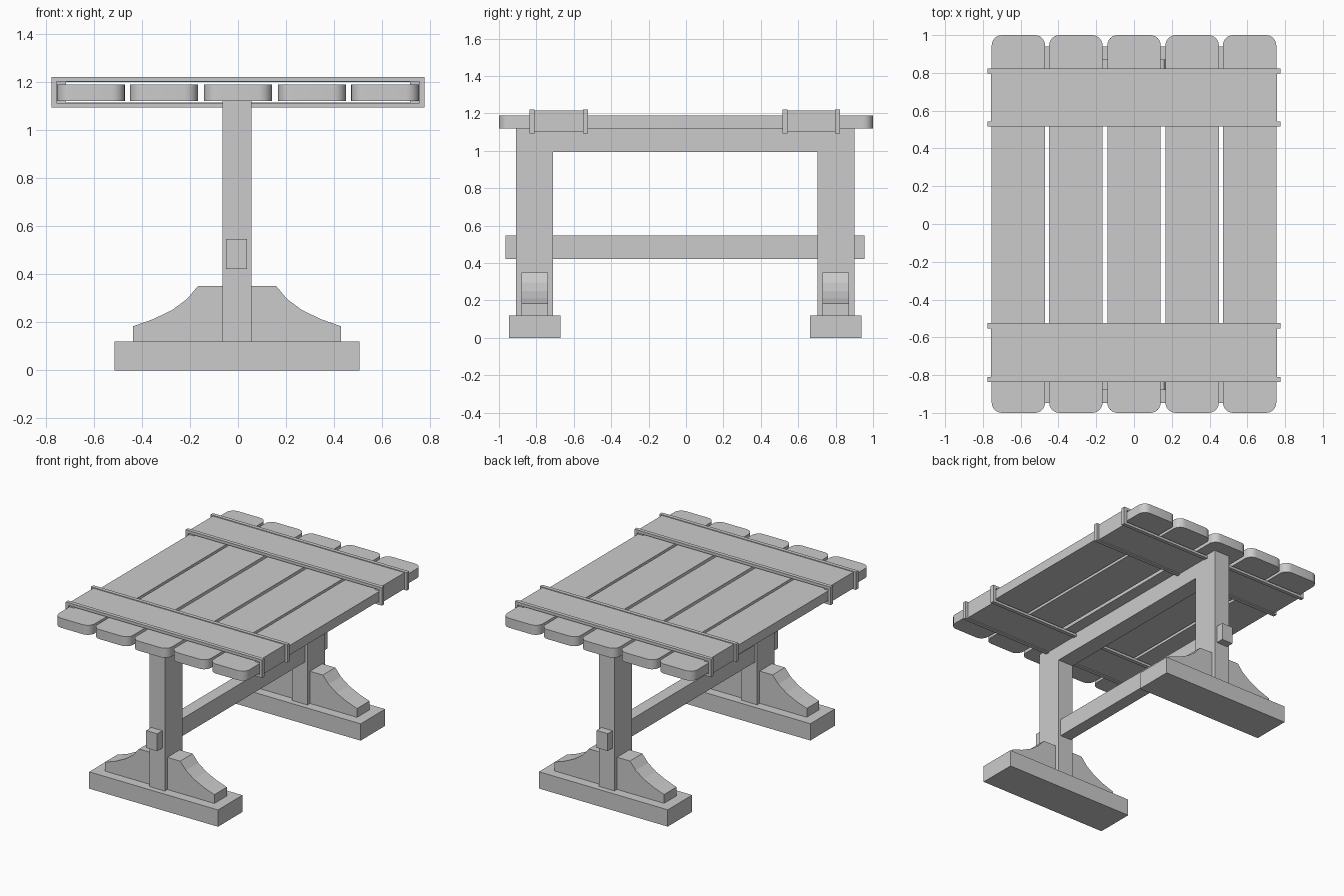
import bpy, bmesh, math

if "Cube" in bpy.data.objects:
    bpy.data.objects.remove(bpy.data.objects["Cube"])

CX = -0.004  # centre line of the base


def make(name, bm):
    bmesh.ops.recalc_face_normals(bm, faces=bm.faces)
    me = bpy.data.meshes.new(name)
    bm.to_mesh(me)
    bm.free()
    ob = bpy.data.objects.new(name, me)
    bpy.context.collection.objects.link(ob)
    return ob


def prism(name, pts, axis, lo, hi):
    """Extrude a closed profile: axis 'x' takes (y,z), 'y' takes (x,z), 'z' takes (x,y)."""
    place = {'x': lambda a, b, d: (d, a, b),
             'y': lambda a, b, d: (a, d, b),
             'z': lambda a, b, d: (a, b, d)}[axis]
    bm = bmesh.new()
    face = bm.faces.new([bm.verts.new(place(a, b, lo)) for a, b in pts])
    ext = bmesh.ops.extrude_face_region(bm, geom=[face])
    moved = [v for v in ext['geom'] if isinstance(v, bmesh.types.BMVert)]
    bmesh.ops.translate(bm, verts=moved, vec=place(0, 0, hi - lo))
    return make(name, bm)


def box(name, x0, x1, y0, y1, z0, z1):
    return prism(name, [(x0, y0), (x1, y0), (x1, y1), (x0, y1)], 'z', z0, z1)


def ring(name, outer, inner, y0, y1):
    """Hollow rectangular sleeve; outer and inner are (half width, z low, z high)."""
    bm = bmesh.new()
    loops = []
    for (w, a, b), y in ((outer, y0), (outer, y1), (inner, y1), (inner, y0)):
        loops.append([bm.verts.new(p) for p in
                      ((-w, y, a), (w, y, a), (w, y, b), (-w, y, b))])
    for k in range(4):
        A, B = loops[k], loops[(k + 1) % 4]
        for i in range(4):
            j = (i + 1) % 4
            bm.faces.new((A[i], A[j], B[j], B[i]))
    return make(name, bm)


# Table top planks with rounded corners
R, HALF, SEG = 0.055, 0.1415, 6
for n, cx in enumerate((-0.612, -0.308, 0, 0.308, 0.612)):
    pts = []
    for q, (sx, sy) in enumerate(((1, 1), (-1, 1), (-1, -1), (1, -1))):
        for s in range(SEG + 1):
            t = (q + s / SEG) * math.pi / 2
            pts.append((cx + sx * (HALF - R) + R * math.cos(t),
                        sy * (1 - R) + R * math.sin(t)))
    plank = prism(f"plank_{n + 1}", pts, 'z', 1.12, 1.188)
    bpy.ops.object.select_all(action='DESELECT')
    plank.select_set(True)
    bpy.context.view_layer.objects.active = plank
    bpy.ops.object.shade_smooth_by_angle(angle=math.radians(30))

# Straps around the planks, each with two raised rims
for side, y0, y1 in (("front", -0.836, -0.525), ("back", 0.515, 0.824)):
    ring(f"{side}_strap", (0.757, 1.1, 1.216), (0.715, 1.113, 1.2), y0 + 0.01, y1 - 0.01)
    for rim, a in (("a", y0), ("b", y1 - 0.027)):
        ring(f"{side}_strap_rim_{rim}", (0.776, 1.093, 1.221), (0.754, 1.111, 1.201), a, a + 0.027)

# Legs and top beam as one arch
prism("leg_frame", [(-0.908, 0.12), (-0.71, 0.12), (-0.71, 0.993), (0.702, 0.993),
                    (0.702, 0.12), (0.9, 0.12), (0.9, 1.122), (-0.908, 1.122)],
      'x', CX - 0.061, CX + 0.061)

# Stretcher passing through both legs
box("stretcher", -0.05, 0.038, -0.966, 0.955, 0.422, 0.546)

# Feet and curved braces
curve = [(0.433, 0.12), (0.433, 0.183), (0.35, 0.212), (0.271, 0.25), (0.2085, 0.296), (0.163, 0.35)]
brace = [(CX + x, z) for x, z in curve] + [(CX - x, z) for x, z in reversed(curve)]
for side, cy in (("front", -0.809), ("back", 0.801)):
    box(f"{side}_foot", CX - 0.509, CX + 0.509, cy - 0.138, cy + 0.138, 0, 0.12)
    prism(f"{side}_brace", brace, 'y', cy - 0.07, cy + 0.07)
